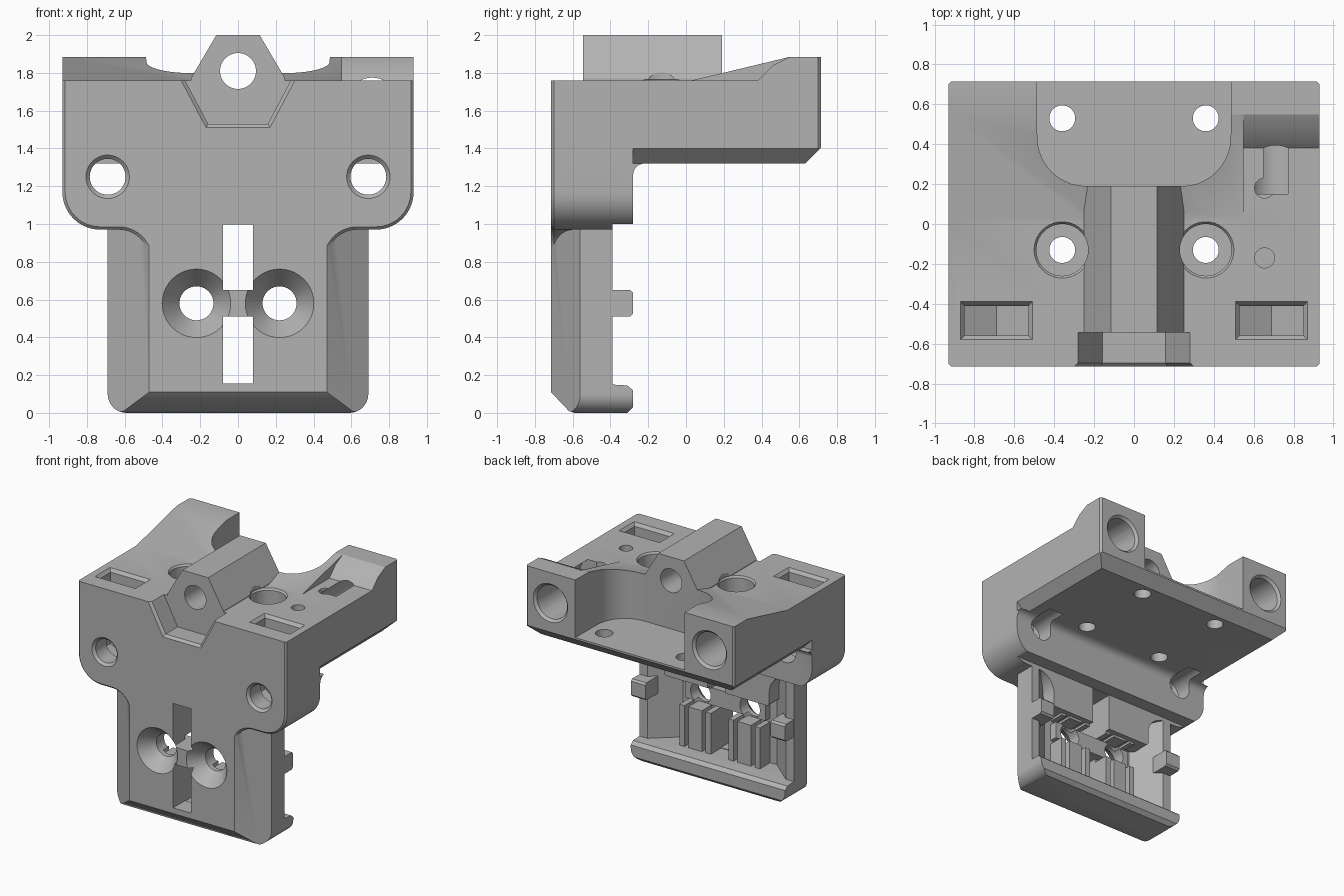
import bpy, bmesh
from math import sin, cos, radians

cube = bpy.data.objects.get("Cube")
if cube:
    bpy.data.objects.remove(cube, do_unlink=True)

grey = bpy.data.materials.new("plain grey")
grey.use_nodes = True
grey.diffuse_color = (0.45, 0.45, 0.45, 1)
grey.node_tree.nodes["Principled BSDF"].inputs["Base Color"].default_value = (0.45, 0.45, 0.45, 1)


def arc(cx, cy, r, a0, a1, n=10):
    return [(cx + r * cos(radians(a0 + (a1 - a0) * i / n)),
             cy + r * sin(radians(a0 + (a1 - a0) * i / n))) for i in range(n + 1)]


def circle(cx, cy, r, n=40):
    return arc(cx, cy, r, 0, 360, n)[:-1]


def rect(x0, y0, x1, y1):
    return [(x0, y0), (x1, y0), (x1, y1), (x0, y1)]


def mirrored(half):
    return half + [(-x, y) for x, y in reversed(half)]


def prism(name, axis, pts, a, b, end_pts=None):
    """Extrude an outline along an axis; end_pts gives a tapered end."""
    place = {"x": lambda p, t: (t, p[0], p[1]),
             "y": lambda p, t: (p[0], t, p[1]),
             "z": lambda p, t: (p[0], p[1], t)}[axis]
    bm = bmesh.new()
    start = [bm.verts.new(place(p, a)) for p in pts]
    end = [bm.verts.new(place(p, b)) for p in (end_pts or pts)]
    bm.faces.new(start)
    bm.faces.new(end)
    n = len(pts)
    for i in range(n):
        bm.faces.new((start[i], start[(i + 1) % n], end[(i + 1) % n], end[i]))
    bmesh.ops.recalc_face_normals(bm, faces=bm.faces)
    mesh = bpy.data.meshes.new(name)
    bm.to_mesh(mesh)
    bm.free()
    mesh.materials.append(grey)
    ob = bpy.data.objects.new(name, mesh)
    bpy.context.collection.objects.link(ob)
    return ob


def apply(ob, mod):
    bpy.context.view_layer.objects.active = ob
    bpy.ops.object.modifier_apply(modifier=mod.name)


def combine(ob, other, operation="DIFFERENCE"):
    mod = ob.modifiers.new("combine", "BOOLEAN")
    mod.operation, mod.object, mod.solver = operation, other, "EXACT"
    apply(ob, mod)
    bpy.data.objects.remove(other, do_unlink=True)


# Upper block: front outline crossed with the side profile
outline = mirrored([(0.47, 0.7)] + arc(0.63, 0.81, 0.16, 180, 90)
                   + arc(0.73, 1.17, 0.2, -90, 0) + [(0.93, 1.95)])
body = prism("carriage_body", "y", outline, -0.715, 0.715)
bevel = body.modifiers.new("edge", "BEVEL")
bevel.width, bevel.segments, bevel.limit_method = 0.015, 1, "ANGLE"
bevel.angle_limit = radians(60)
apply(body, bevel)
side = [(-0.8, 0.6), (-0.8, 1.76), (0.03, 1.76), (0.55, 1.885), (0.8, 1.885), (0.8, 1.49),
        (0.63, 1.32)] + arc(-0.22, 1.26, 0.06, 90, 180, 6) + [(-0.28, 1.0), (-0.39, 1.0), (-0.39, 0.6)]
combine(body, prism("side_profile", "x", side, -1, 1), "INTERSECT")

# Lower plate with slanted front edges and a lip along its foot
plate = prism("lower_plate", "z", mirrored([(0.47, -0.715), (0.69, -0.56), (0.69, -0.2)]), -0.1, 1.08)
combine(plate, prism("plate_outline", "y", mirrored(arc(0.59, 0.1, 0.1, -90, 0) + [(0.69, 1.2)]),
                     -0.9, 0), "INTERSECT")
plate_side = [(-0.8, 0.11), (-0.715, 0.11), (-0.62, 0.01), (-0.59, 0), (-0.31, 0), (-0.28, 0.03),
              (-0.28, 0.12), (-0.31, 0.145), (-0.39, 0.15), (-0.39, 1.2), (-0.8, 1.2)]
combine(plate, prism("plate_side", "x", plate_side, -1, 1), "INTERSECT")
combine(plate, prism("plate_recess", "z", mirrored([(0.42, -0.56), (0.63, -0.38)]), 0.15, 1.0))
combine(body, plate, "UNION")

# Ribs and cross band inside the plate recess
combine(body, prism("cross_band", "x", rect(-0.6, 0.51, -0.5, 0.65), -0.36, 0.36), "UNION")
for s in (-1, 1):
    for x0, x1 in ((0.08, 0.125), (0.16, 0.28), (0.315, 0.36)):
        for z0, z1 in ((0.12, 0.48), (0.68, 1.03)):
            combine(body, prism("rib", "z", rect(s * x0, -0.6, s * x1, -0.43), z0, z1), "UNION")
    # Side pegs
    peg = [(-0.52, 0.51), (-0.295, 0.51), (-0.28, 0.525), (-0.28, 0.635), (-0.295, 0.65), (-0.52, 0.65)]
    combine(body, prism("side_peg", "x", peg, s * 0.56, s * 0.688), "UNION")

# Ridge housing along the top
ridge = mirrored([(0.25, 1.6), (0.25, 1.77), (0.115, 2.0)])
combine(body, prism("ridge", "y", ridge, -0.545, 0.25), "UNION")


def cut(axis, pts, a, b, end_pts=None):
    combine(body, prism("cutter", axis, pts, a, b, end_pts))


# Rear pocket, ridge bore and front notch
pocket = mirrored([(0.49, 0.8)] + arc(0.24, 0.435, 0.245, 0, -90))
cut("z", pocket, 1.42, 2.1)
cut("y", circle(0, 1.81, 0.095), -0.9, 0.9)
cut("y", mirrored([(0.158, 1.53), (0.285, 1.77), (0.285, 2.1)]), -0.8, -0.545)
cut("y", mirrored([(0.17, 1.51), (0.305, 1.765), (0.305, 2.1)]), -0.716, -0.695,
    mirrored([(0.157, 1.531), (0.284, 1.771), (0.284, 2.1)]))

# Lowered shelf on the left with a steep step behind it
shelf = [(-0.1, 1.76), (0.38, 1.76), (0.46, 1.84), (0.56, 1.89), (0.56, 2.1), (-0.1, 2.1)]
cut("x", shelf, 0.55, 1.1)
for y in (0.18, -0.17):
    cut("z", circle(0.655, y, 0.05), 1.6, 1.9)

# Tall slots through the lower plate
for z0, z1 in ((0.155, 0.51), (0.65, 0.998)):
    cut("y", rect(-0.08, z0, 0.08, z1), -0.9, -0.385)

for s in (-1, 1):
    # Chamfer under the platform sides
    cut("y", [(s * 0.85, 1.319), (s * 0.96, 1.429), (s * 0.96, 1.319)], -0.28, 0.9)
    # Upright screw holes, the front pair counterbored
    for y in (0.53, -0.13):
        cut("z", circle(s * 0.36, y, 0.065), 1.2, 1.6)
    cut("z", circle(s * 0.36, -0.13, 0.13), 1.46, 2.1)
    cut("z", circle(s * 0.36, -0.13, 0.13), 1.745, 1.765, circle(s * 0.36, -0.13, 0.145))
    # Front screw holes with chamfered mouths
    cut("y", circle(s * 0.69, 1.25, 0.095), -0.9, -0.1)
    cut("y", circle(s * 0.69, 1.25, 0.117), -0.717, -0.695, circle(s * 0.69, 1.25, 0.095))
    # Nut slots with pointed bottoms
    nut = [(s * 0.69 + dx, z) for dx, z in ((0, 1.07), (0.16, 1.16), (0.16, 1.9), (-0.16, 1.9), (-0.16, 1.16))]
    cut("y", nut, -0.56, -0.41)
    cut("z", rect(s * 0.69 - 0.16, -0.56, s * 0.69 + 0.16, -0.41), 1.735, 1.762,
        rect(s * 0.69 - 0.182, -0.582, s * 0.69 + 0.182, -0.388))
    # Rod sockets in the rear posts
    cut("y", circle(s * 0.71, 1.64, 0.135), 0.15, 0.8)
    cut("y", circle(s * 0.71, 1.64, 0.135), 0.695, 0.716, circle(s * 0.71, 1.64, 0.155))
    # Countersunk holes in the lower plate
    cut("y", circle(s * 0.22, 0.58, 0.09), -0.9, -0.2)
    cut("y", circle(s * 0.22, 0.58, 0.183), -0.717, -0.6, circle(s * 0.22, 0.58, 0.09))

# Smooth curved faces, keep crisp edges
bpy.ops.object.select_all(action="DESELECT")
body.select_set(True)
bpy.context.view_layer.objects.active = body
bpy.ops.object.shade_smooth_by_angle(angle=radians(30))
